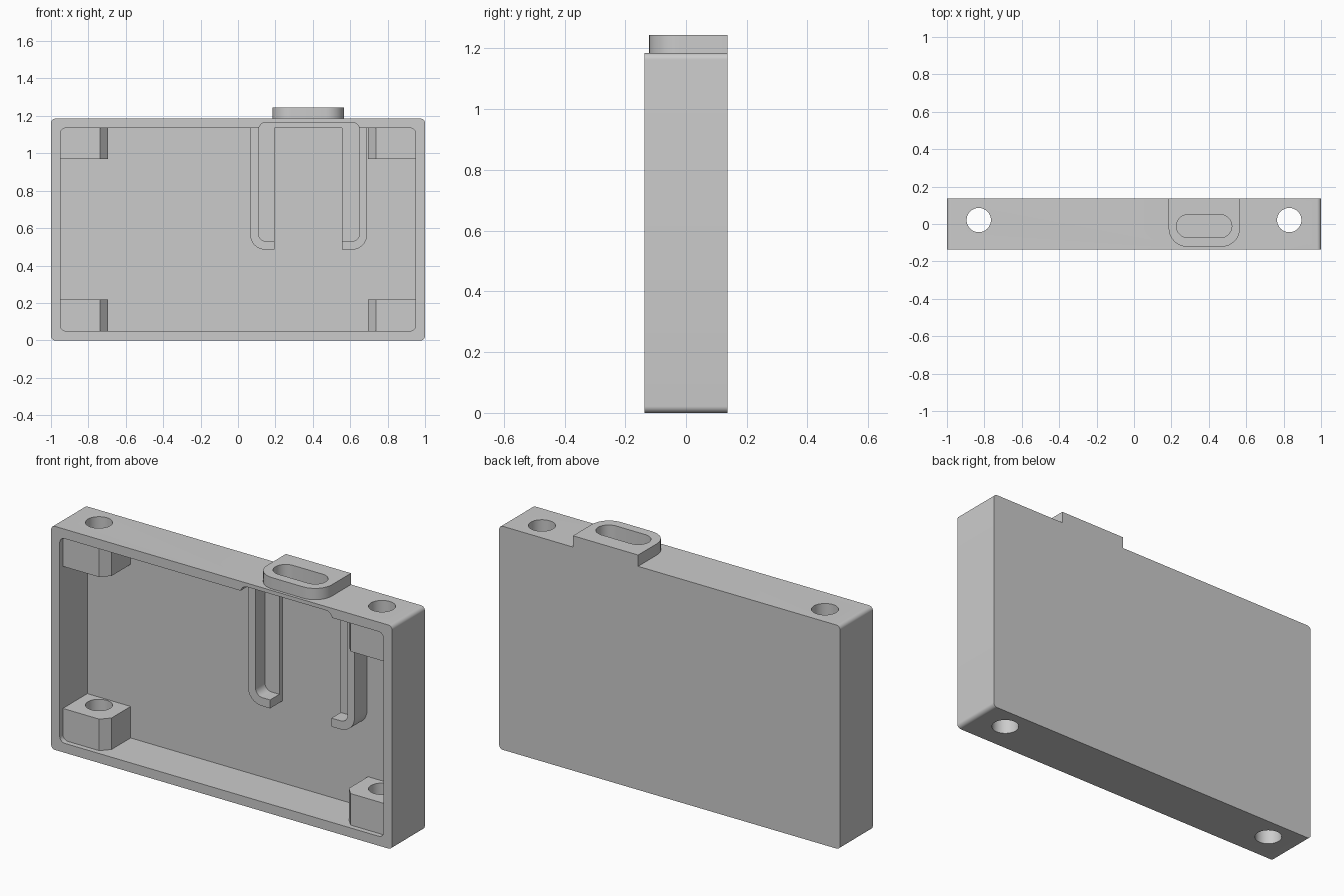
import bpy, bmesh
from math import cos, sin, pi

if "Cube" in bpy.data.objects:
    bpy.data.objects.remove(bpy.data.objects["Cube"])


def rounded(a0, b0, a1, b1, radii):
    """Rectangle outline; radii are for corners (a0,b0), (a1,b0), (a1,b1), (a0,b1)."""
    pts = []
    corners = [(a0, b0, 1, 1), (a1, b0, -1, 1), (a1, b1, -1, -1), (a0, b1, 1, -1)]
    for i, ((a, b, sa, sb), r) in enumerate(zip(corners, radii)):
        if r == 0:
            pts.append((a, b))
            continue
        for k in range(9):
            t = pi + i * pi / 2 + k * pi / 16
            pts.append((a + sa * r + r * cos(t), b + sb * r + r * sin(t)))
    return pts


def prism(name, pts, lo, hi, axis):
    """Extrude an outline: axis 'y' takes (x, z) points, axis 'z' takes (x, y) points."""
    place = (lambda p, h: (p[0], h, p[1])) if axis == 'y' else (lambda p, h: (p[0], p[1], h))
    bm = bmesh.new()
    bottom = [bm.verts.new(place(p, lo)) for p in pts]
    top = [bm.verts.new(place(p, hi)) for p in pts]
    bm.faces.new(bottom)
    bm.faces.new(top)
    n = len(pts)
    for i in range(n):
        j = (i + 1) % n
        bm.faces.new((bottom[i], bottom[j], top[j], top[i]))
    bmesh.ops.recalc_face_normals(bm, faces=bm.faces)
    mesh = bpy.data.meshes.new(name)
    bm.to_mesh(mesh)
    bm.free()
    ob = bpy.data.objects.new(name, mesh)
    bpy.context.collection.objects.link(ob)
    return ob


def combine(target, tool, operation):
    """Apply a boolean and discard the helper."""
    tool.hide_render = True
    mod = target.modifiers.new(tool.name, 'BOOLEAN')
    mod.operation, mod.solver, mod.object = operation, 'EXACT', tool
    bpy.context.view_layer.objects.active = target
    bpy.ops.object.modifier_apply(modifier=mod.name)
    bpy.data.objects.remove(tool)


D = 0.137        # half depth
FLOOR = 0.095    # inner face of the back wall

# Outer shell and its open-front cavity
case = prism("case_shell", rounded(-1, 0, 1, 1.185, [0.022] * 4), -D, D, 'y')
cavity = prism("cavity", rounded(-0.95, 0.05, 0.95, 1.135, [0.03] * 4), -0.3, FLOOR, 'y')
combine(case, cavity, 'DIFFERENCE')

# Four chamfered corner bosses, buried slightly in the walls
for s in (-1, 1):
    for z0, z1 in ((0.03, 0.217), (0.97, 1.155)):
        outline = [(s * 0.97, -0.11), (s * 0.737, -0.11), (s * 0.696, -0.065),
                   (s * 0.696, 0.115), (s * 0.97, 0.115)]
        combine(case, prism("corner_boss", outline, z0, z1, 'z'), 'UNION')

# Two J-shaped pads that become the latch guide ribs
left = rounded(0.065, 0.485, 0.195, 1.15, [0.08, 0, 0, 0])
right = rounded(0.555, 0.485, 0.69, 1.15, [0, 0.08, 0, 0])
for outline in (left, right):
    combine(case, prism("guide_rib", outline, -0.01, 0.115, 'y'), 'UNION')

# Rounded pocket hollows the ribs and notches the lip
pocket = prism("pocket", rounded(0.11, 0.53, 0.65, 1.165, [0.04] * 4), -0.3, 0.068, 'y')
combine(case, pocket, 'DIFFERENCE')

# Raised tab on top with a slot through it
tab = prism("top_tab", rounded(0.185, -0.122, 0.567, D, [0.1, 0.1, 0, 0]), 1.175, 1.245, 'z')
combine(case, tab, 'UNION')
slot = prism("tab_slot", rounded(0.227, -0.073, 0.523, 0.05, [0.0614] * 4), 1.1, 1.3, 'z')
combine(case, slot, 'DIFFERENCE')

# Vertical pin holes through both ends
for x in (-0.83, 0.83):
    hole = [(x + 0.065 * cos(k * pi / 24), 0.021 + 0.065 * sin(k * pi / 24)) for k in range(48)]
    combine(case, prism("pin_hole", hole, -0.1, 1.4, 'z'), 'DIFFERENCE')

# Smooth rounded corners, keep edges sharp
bpy.ops.object.select_all(action='DESELECT')
case.select_set(True)
bpy.context.view_layer.objects.active = case
bpy.ops.object.shade_smooth_by_angle(angle=0.52)
